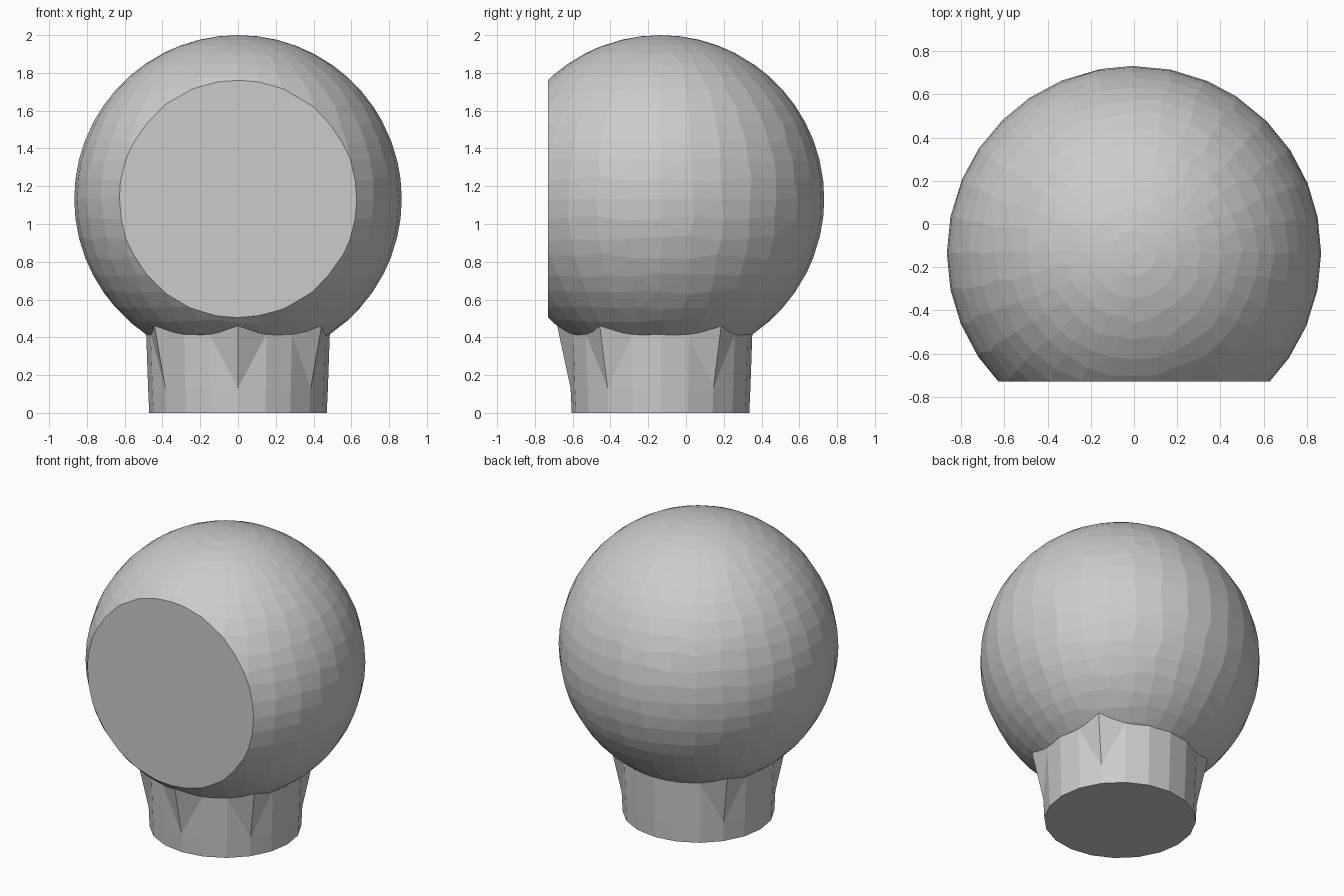
import bpy, bmesh, math, random
from mathutils import Vector

cube = bpy.data.objects.get("Cube")
if cube:
    bpy.data.objects.remove(cube, do_unlink=True)

random.seed(4)
RADIUS = 0.867
CENTER = Vector((0, -0.135, 1.133))
FRONT_Y = -0.73

grey = bpy.data.materials.new("plain_grey")
grey.use_nodes = True
colour = (0.6, 0.6, 0.6, 1)
grey.diffuse_color = colour
grey.node_tree.nodes["Principled BSDF"].inputs["Base Color"].default_value = colour


def finish(bm, name):
    bmesh.ops.recalc_face_normals(bm, faces=bm.faces[:])
    mesh = bpy.data.meshes.new(name)
    bm.to_mesh(mesh)
    bm.free()
    mesh.materials.append(grey)
    obj = bpy.data.objects.new(name, mesh)
    bpy.context.collection.objects.link(obj)
    return obj


# Ball: faceted sphere, vertices nudged along the surface, sliced flat in front
bm = bmesh.new()
bmesh.ops.create_uvsphere(bm, u_segments=32, v_segments=26, radius=RADIUS)
for v in bm.verts:
    # leave the poles and widest outline in place
    if abs(v.co.z) < RADIUS * 0.97 and abs(v.co.x) < RADIUS * 0.98:
        nudge = Vector([random.uniform(-1, 1) for _ in range(3)]) * 0.014
        v.co = (v.co + nudge).normalized() * RADIUS
    v.co += CENTER
bmesh.ops.triangulate(bm, faces=bm.faces[:])
cut = bmesh.ops.bisect_plane(bm, geom=bm.verts[:] + bm.edges[:] + bm.faces[:],
                             plane_co=(0, FRONT_Y, 0), plane_no=(0, -1, 0),
                             clear_outer=True)
rim = [e for e in cut["geom_cut"] if isinstance(e, bmesh.types.BMEdge)]
bmesh.ops.contextual_create(bm, geom=rim)
finish(bm, "ball")

# Neck: twenty-sided collar whose top flares to the ball at five points
SIDES = 20
FLARES = (2, 8, 12, 15, 18)


def on_ball(z):
    return math.sqrt(RADIUS ** 2 - (CENTER.z - z) ** 2)


bm = bmesh.new()
rings = []
for level in range(4):
    ring = []
    for i in range(SIDES):
        rim_z = 0.46 if i in FLARES else 0.415
        z = (0, 0.13, rim_z, 0.5)[level]
        r = (0.47, 0.476, on_ball(rim_z), 0.4)[level]
        a = math.tau * i / SIDES
        ring.append(bm.verts.new((r * math.cos(a), CENTER.y + r * math.sin(a), z)))
    rings.append(ring)
for low, high in zip(rings, rings[1:]):
    for i in range(SIDES):
        j = (i + 1) % SIDES
        bm.faces.new((low[i], low[j], high[j], high[i]))
bm.faces.new(rings[0][::-1])
bm.faces.new(rings[-1])
bmesh.ops.triangulate(bm, faces=[f for f in bm.faces if len(f.verts) == 4])
finish(bm, "neck")
